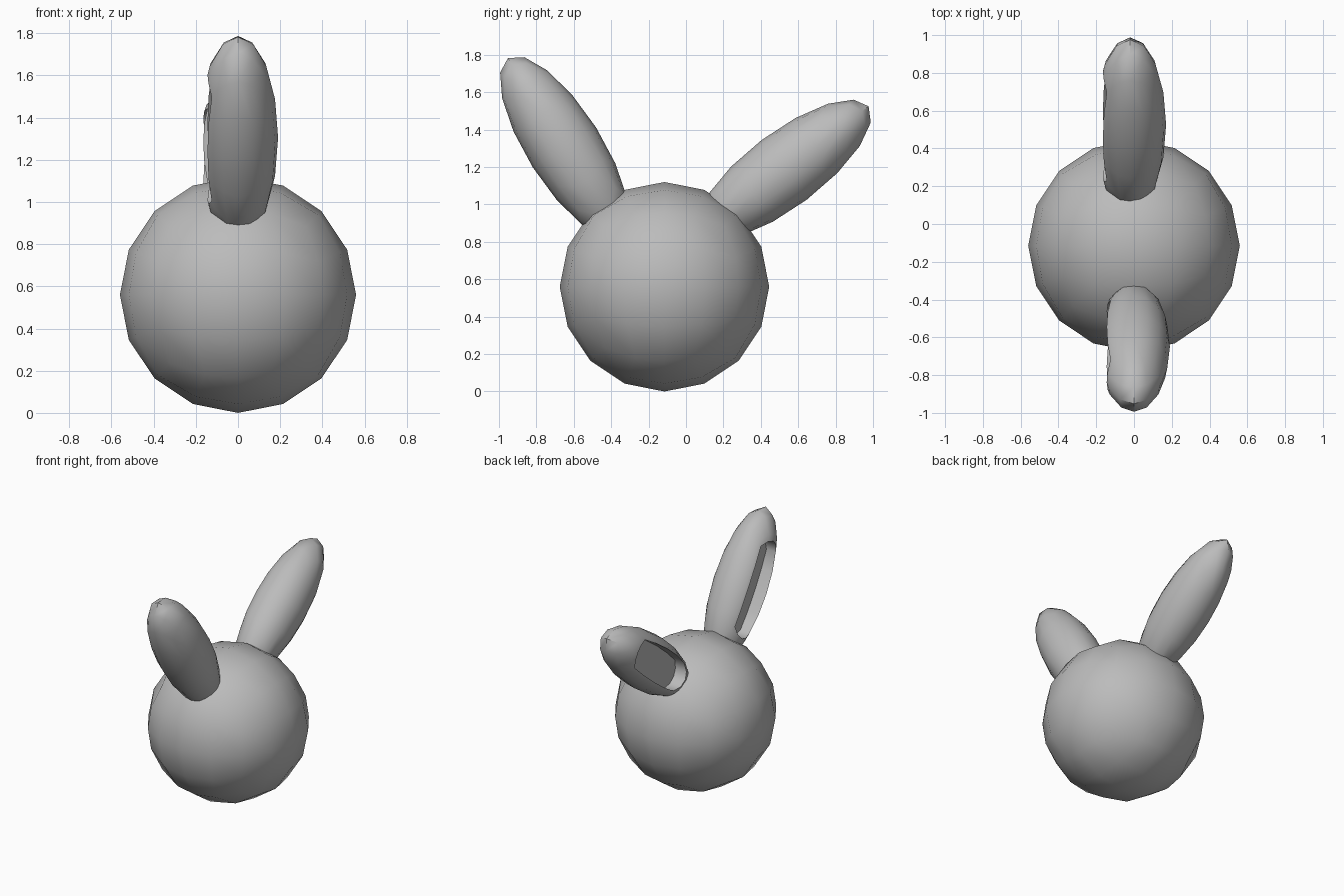
import bpy, bmesh, math
from mathutils import Matrix, Vector

old = bpy.data.objects.get("Cube")
if old:
    bpy.data.objects.remove(old, do_unlink=True)

grey = bpy.data.materials.new("plain_grey")
grey.use_nodes = True
grey.diffuse_color = (0.5, 0.5, 0.5, 1)
grey.node_tree.nodes["Principled BSDF"].inputs["Base Color"].default_value = (0.5, 0.5, 0.5, 1)


def round_cube():
    """Unit ball made from a cube with four equal-angle quads along each edge."""
    bm = bmesh.new()
    bmesh.ops.create_cube(bm, size=2)
    bmesh.ops.subdivide_edges(bm, edges=bm.edges[:], cuts=3, use_grid_fill=True)
    for v in bm.verts:
        v.co = Vector([math.tan(c * math.pi / 4) for c in v.co]).normalized()
    return bm


def finish(bm, name, matrix):
    bmesh.ops.transform(bm, matrix=matrix, verts=bm.verts)
    bmesh.ops.recalc_face_normals(bm, faces=bm.faces)
    mesh = bpy.data.meshes.new(name)
    bm.to_mesh(mesh)
    bm.free()
    mesh.materials.append(grey)
    obj = bpy.data.objects.new(name, mesh)
    bpy.context.collection.objects.link(obj)
    bpy.ops.object.select_all(action='DESELECT')
    obj.select_set(True)
    bpy.context.view_layer.objects.active = obj
    bpy.ops.object.shade_smooth_by_angle(angle=math.radians(50))
    return obj


def ear(name, center, tilt):
    """Long ball with a flat-floored hollow sunk into its -x side."""
    bm = round_cube()
    bm.normal_update()
    side = [f for f in bm.faces
            if f.calc_center_median().x < -max(abs(c) for c in f.calc_center_median().yz)]
    bmesh.ops.inset_region(bm, faces=side, thickness=0.1, use_even_offset=True)
    out = bmesh.ops.extrude_face_region(bm, geom=side)
    bmesh.ops.delete(bm, geom=side, context='FACES')
    for v in out["geom"]:
        if isinstance(v, bmesh.types.BMVert):
            v.co.x = -0.25
    matrix = (Matrix.Translation(center) @ Matrix.Rotation(tilt, 4, 'X')
              @ Matrix.Diagonal((0.19, 0.2, 0.565, 1)))
    return finish(bm, name, matrix)


# Round head
finish(round_cube(), "head", Matrix.Translation((0, -0.115, 0.56)) @ Matrix.Scale(0.56, 4))

# Front and back ears
ear("front_ear", (0, -0.65, 1.305), math.radians(32.3))
ear("back_ear", (-0.02, 0.525, 1.185), math.radians(-53))
